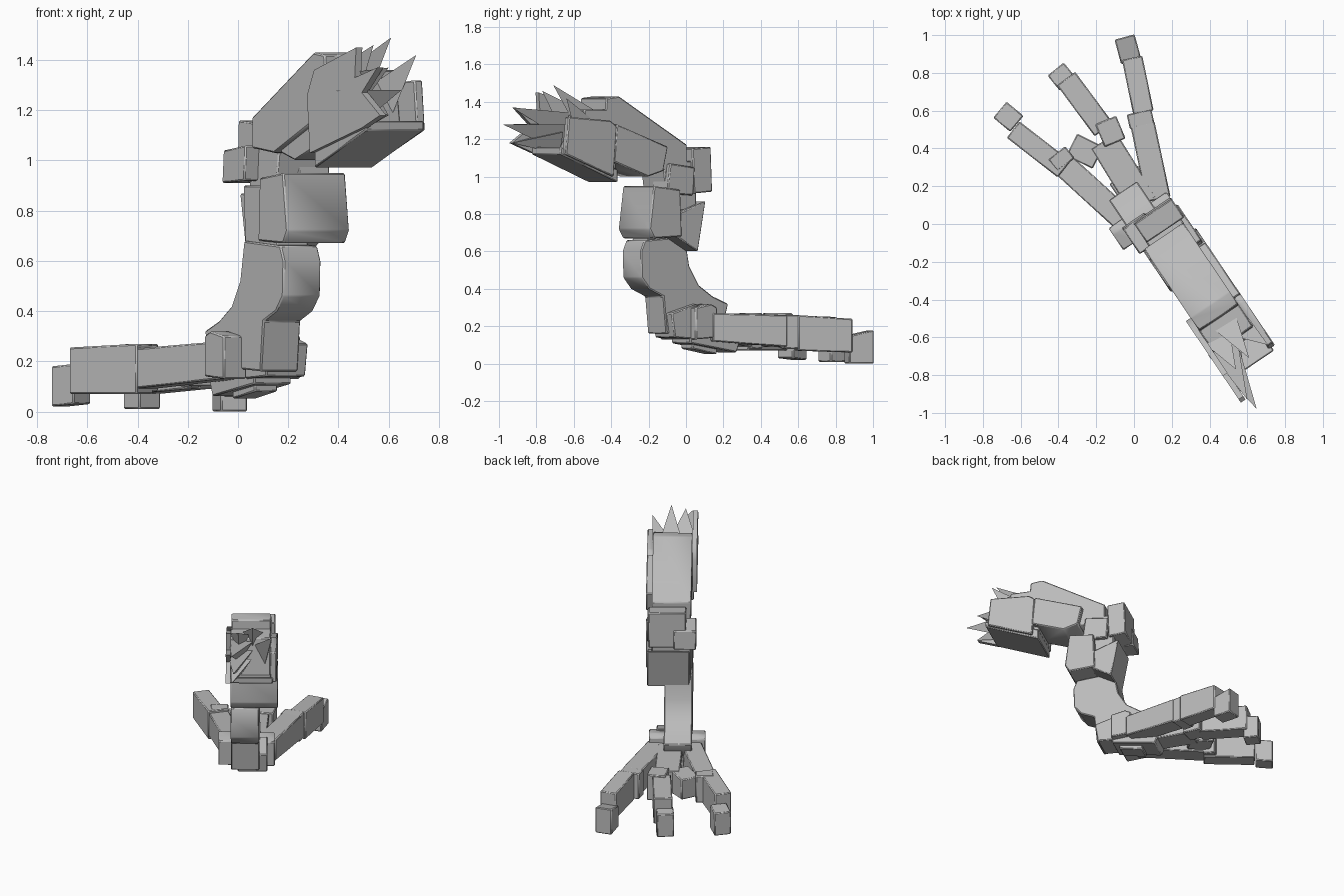
import bpy, bmesh, math
from mathutils import Vector

if "Cube" in bpy.data.objects:
    bpy.data.objects.remove(bpy.data.objects["Cube"])

metal = bpy.data.materials.new("grey metal")
metal.diffuse_color = (0.5, 0.5, 0.5, 1)
metal.use_nodes = True
metal.node_tree.nodes["Principled BSDF"].inputs["Base Color"].default_value = metal.diffuse_color
U = Vector((0.56, -0.83, 0)).normalized()   # leg direction, foot towards thigh


def finish(name, bm, bevel=0.008):
    bmesh.ops.recalc_face_normals(bm, faces=bm.faces)
    me = bpy.data.meshes.new(name)
    bm.to_mesh(me)
    bm.free()
    ob = bpy.data.objects.new(name, me)
    bpy.context.collection.objects.link(ob)
    me.materials.append(metal)
    if bevel:
        m = ob.modifiers.new("soft edges", 'BEVEL')
        m.width, m.segments, m.limit_method = bevel, 1, 'ANGLE'
    bpy.context.view_layer.objects.active = ob
    ob.select_set(True)
    bpy.ops.object.shade_smooth_by_angle(angle=math.radians(50))
    ob.select_set(False)
    return ob


def prism(name, pts, t0, t1, d=U, origin=(0, 0, 0), bevel=0.006):
    """Side profile (distance along d, height) extruded sideways from t0 to t1."""
    d = Vector(d).normalized()
    side, o = Vector((-d.y, d.x, 0)), Vector(origin)
    bm = bmesh.new()
    rings = [[bm.verts.new(o + d * s + side * t + Vector((0, 0, z))) for s, z in pts]
             for t in (t0, t1)]
    bm.faces.new(rings[0])
    bm.faces.new(rings[1][::-1])
    n = len(pts)
    for i in range(n):
        j = (i + 1) % n
        bm.faces.new((rings[0][i], rings[0][j], rings[1][j], rings[1][i]))
    return finish(name, bm, bevel)


def beam(name, a, b, width, za, zb):
    """Straight bar between two plan points, with a height range at each end."""
    d = Vector((b[0] - a[0], b[1] - a[1], 0))
    n = d.length
    prism(name, [(0, za[0]), (n, zb[0]), (n, zb[1]), (0, za[1])],
          -width / 2, width / 2, d, (a[0], a[1], 0))


def spike(name, base, tip, r):
    """Three-sided shard."""
    b, t = Vector(base), Vector(tip)
    q = (t - b).to_track_quat('Z', 'Y')
    bm = bmesh.new()
    ring = [bm.verts.new(b + q @ Vector((r * math.cos(a), r * math.sin(a), 0)))
            for a in (0.5, 0.5 + math.tau / 3, 0.5 + 2 * math.tau / 3)]
    top = bm.verts.new(t)
    bm.faces.new(ring)
    for i in range(3):
        bm.faces.new((ring[i], ring[(i + 1) % 3], top))
    finish(name, bm, 0)


# Thigh: sloping top plate, side box and core
prism("thigh_plate", [(.14, 1.05), (.14, 1.17), (.58, 1.43), (.66, 1.42), (.68, 1.2), (.3, 1.03)], -.03, .22)
prism("thigh_side", [(.32, 1.03), (.29, 1.16), (.62, 1.28), (.64, 1.08), (.42, 1.0)], -.01, .26)
prism("thigh_core", [(.6, 1.03), (.6, 1.36), (.8, 1.36), (.84, 1.1)], -.03, .22)
# Torn shell round the open end: two jagged sides and a floor
prism("shell_left", [(.6, 1.03), (.58, 1.26), (.63, 1.36), (.93, 1.45), (.92, 1.33), (1.08, 1.37),
                     (.97, 1.27), (1.1, 1.18), (.97, 1.13)], -.06, -.03, bevel=0)
prism("shell_right", [(.64, 1.0), (.62, 1.27), (.66, 1.3), (.93, 1.32), (.95, 1.12)], .22, .26)
prism("shell_floor", [(.6, .97), (.6, 1.04), (.97, 1.16), (.97, 1.12)], -.04, .24)
# Torn shards at the open end
shards = [((.47, -.66, 1.23), (.65, -.98, 1.28), .1), ((.48, -.66, 1.3), (.6, -.93, 1.37), .09),
          ((.5, -.68, 1.2), (.6, -.93, 1.18), .08), ((.48, -.52, 1.3), (.61, -.71, 1.49), .09),
          ((.44, -.6, 1.3), (.54, -.77, 1.46), .1), ((.56, -.54, 1.24), (.71, -.64, 1.42), .09)]
for i, (b, t, r) in enumerate(shards):
    spike(f"shard_{i + 1}", b, t, r)

# Knee
prism("knee_bar", [(-.01, .92), (.0, 1.16), (.12, 1.15), (.11, .91)], .0, .24)
prism("knee_side", [(-.02, .91), (-.01, 1.04), (.15, 1.06), (.14, .92)], -.065, .08)
prism("knee_cap", [(.12, .9), (.11, 1.05), (.27, 1.07), (.29, .91)], .1, .25)
prism("knee_link", [(.08, .82), (.08, 1.08), (.3, 1.1), (.26, .82)], .0, .22)

# Shin
prism("shin_box", [(.2, .68), (.21, .93), (.38, .95), (.41, .72), (.38, .67)], -.04, .26)
prism("calf_plate", [(.04, .87), (.09, .6), (.23, .68), (.23, .8)], -.02, .25)
prism("shin_column", [(.1, .5), (.08, .9), (.3, .9), (.34, .5)], -.03, .12)

# Ankle curving into the foot
prism("ankle", [(.1, .68), (.36, .66), (.385, .6), (.38, .46), (.33, .4), (.24, .36), (.22, .16), (-.1, .18),
                (-.16, .25), (-.18, .32), (-.08, .36), (.01, .42), (.07, .52)], -.04, .14)
prism("heel", [(.2, .14), (.22, .27), (.05, .32), (.05, .13)], .0, .19)
prism("foot_sole", [(.1, .11), (-.2, .06), (-.25, .2), (.1, .25)], .01, .19)
prism("sole_pad", [(.06, .08), (-.1, .05), (-.1, .1), (.06, .13)], .04, .15)

# Knuckles either side of the foot
for name, c in (("left_knuckle", (-.05, -.05)), ("right_knuckle", (.165, .08))):
    prism(name, [(-.07, .14), (-.07, .3), (-.03, .32), (.07, .3), (.07, .13)], -.055, .055, U, (*c, 0))

# Left toe
beam("left_toe_base", (-.03, .0), (-.38, .32), .13, (.13, .28), (.09, .25))
beam("left_toe_joint", (-.43, .31), (-.34, .38), .08, (.08, .27), (.08, .27))
beam("left_toe_middle", (-.37, .29), (-.64, .5), .11, (.07, .27), (.07, .255))
beam("left_toe_tip", (-.62, .53), (-.71, .605), .11, (.03, .19), (.02, .18))
# Middle toe with its short spare stub
beam("middle_toe_base", (.05, .1), (-.16, .44), .16, (.1, .27), (.1, .26))
beam("middle_toe_joint", (-.1, .43), (-.15, .55), .12, (.09, .27), (.09, .27))
beam("middle_toe_stub", (-.19, .35), (-.33, .42), .13, (.1, .26), (.11, .25))
beam("middle_toe_middle", (-.16, .5), (-.36, .77), .12, (.09, .26), (.07, .25))
beam("middle_toe_tip", (-.35, .74), (-.415, .82), .11, (.01, .18), (.01, .17))
# Right toe
beam("right_toe_base", (.13, .13), (.045, .53), .13, (.12, .27), (.09, .26))
beam("right_toe_joint", (-.03, .54), (.1, .57), .08, (.08, .26), (.08, .26))
beam("right_toe_middle", (.05, .59), (-.01, .88), .11, (.07, .26), (.06, .24))
beam("right_toe_tip", (-.015, .86), (-.05, .99), .11, (.0, .15), (.0, .18))
